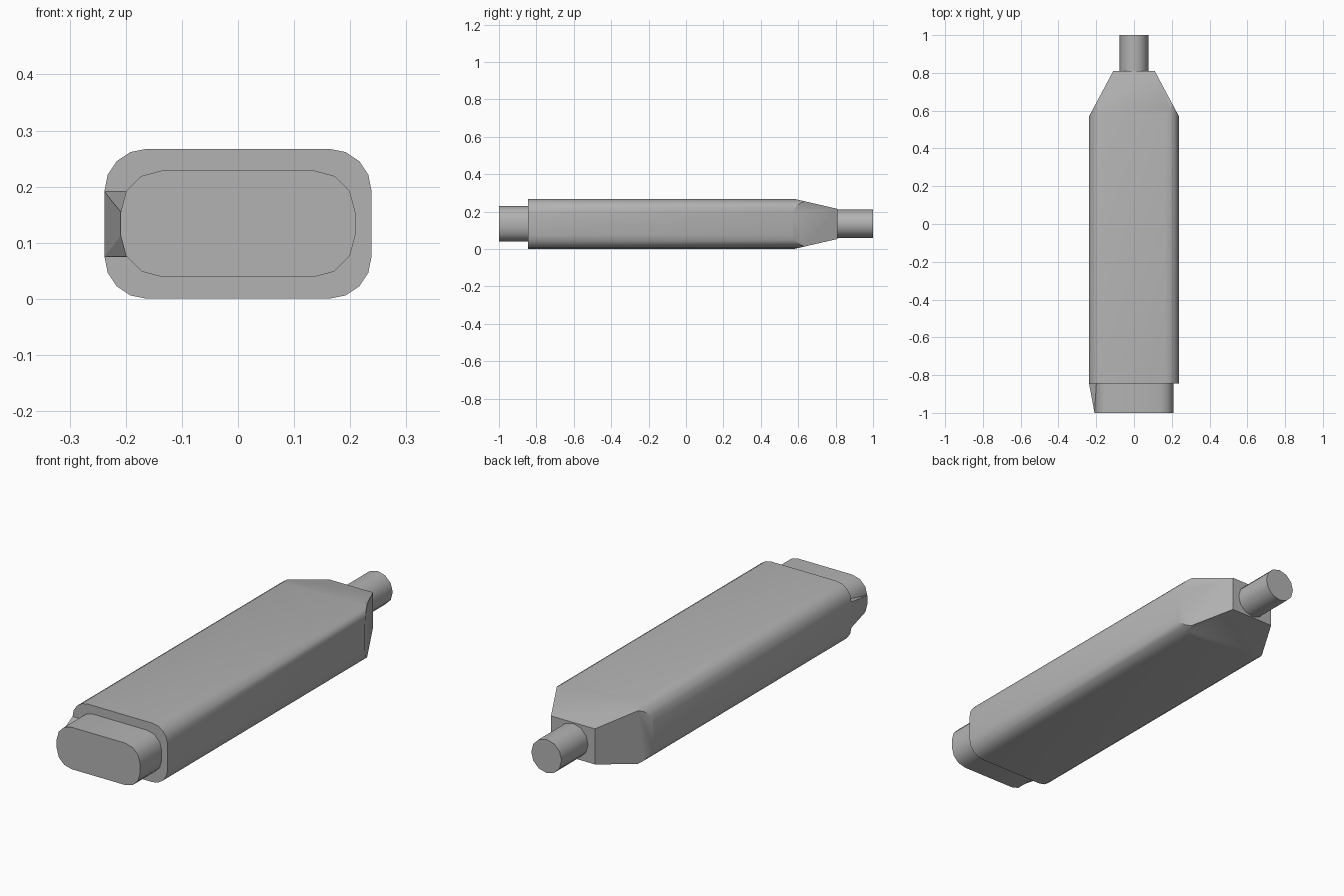
import bpy, bmesh, math
from mathutils import Vector

cube = bpy.data.objects.get("Cube")
if cube:
    bpy.data.objects.remove(cube, do_unlink=True)

MID = 0.134  # height of the long axis

grey = bpy.data.materials.new("plain grey")
grey.use_nodes = True
colour = (0.45, 0.45, 0.45, 1)
grey.diffuse_color = colour
grey.node_tree.nodes["Principled BSDF"].inputs["Base Color"].default_value = colour


def finish(bm, name, smooth=True):
    bmesh.ops.recalc_face_normals(bm, faces=bm.faces)
    mesh = bpy.data.meshes.new(name)
    bm.to_mesh(mesh)
    bm.free()
    mesh.materials.append(grey)
    ob = bpy.data.objects.new(name, mesh)
    bpy.context.collection.objects.link(ob)
    if smooth:
        bpy.ops.object.select_all(action="DESELECT")
        ob.select_set(True)
        bpy.context.view_layer.objects.active = ob
        bpy.ops.object.shade_smooth_by_angle(angle=math.radians(32))
    return ob


def rounded_outline(w, h, r, steps):
    """Corner arcs of a rounded rectangle, counter-clockwise."""
    points = []
    for i, (sx, sz) in enumerate([(1, 1), (-1, 1), (-1, -1), (1, -1)]):
        for k in range(steps + 1):
            a = math.pi / 2 * (i + k / steps)
            points.append((sx * (w - r) + r * math.cos(a),
                           sz * (h - r) + r * math.sin(a)))
    return points


def prism(outline, y0, y1):
    """Extrude an x-z outline along y."""
    bm = bmesh.new()
    base = bm.faces.new([bm.verts.new((x, y0, MID + z)) for x, z in outline])
    made = bmesh.ops.extrude_face_region(bm, geom=[base], use_keep_orig=True)
    moved = [v for v in made["geom"] if isinstance(v, bmesh.types.BMVert)]
    bmesh.ops.translate(bm, verts=moved, vec=(0, y1 - y0, 0))
    return bm


# Main body, with four sloping cuts at the back
bm = prism(rounded_outline(0.238, 0.1335, 0.075, 4), -0.845, 0.81)
cuts = []
for s in (1, -1):
    cuts.append((Vector((s * 0.238, 0.57, MID)), Vector((s * 0.24, 0.128, 0))))
    cuts.append((Vector((0, 0.58, MID + s * 0.1335)), Vector((0, 0.053, s * 0.23))))
for point, normal in cuts:
    res = bmesh.ops.bisect_plane(bm, geom=bm.verts[:] + bm.edges[:] + bm.faces[:],
                                 dist=1e-6, plane_co=point, plane_no=normal,
                                 clear_outer=True)
    rim = [e for e in bm.edges if e.is_boundary]
    bmesh.ops.holes_fill(bm, edges=rim, sides=0)
finish(bm, "body")

# Plug at the front
finish(prism(rounded_outline(0.209, 0.095, 0.074, 3), -1.0, -0.84), "front_plug")

# Round stub at the back
ring = [(0.076 * math.cos(math.tau * i / 12), 0.076 * math.sin(math.tau * i / 12))
        for i in range(12)]
stub = finish(prism(ring, 0.80, 1.0), "back_stub")

# Side wedge joining the plug to the body on the right
bm = bmesh.new()
for x, y, z in [(-0.238, -0.845, 0.075), (-0.238, -0.845, 0.191),
                (-0.198, -0.845, 0.075), (-0.198, -0.845, 0.191),
                (-0.199, -1.0, 0.076), (-0.209, -1.0, 0.113),
                (-0.209, -1.0, 0.155), (-0.19, -1.0, 0.12)]:
    bm.verts.new((x, y, z))
bmesh.ops.convex_hull(bm, input=bm.verts[:])
finish(bm, "side_wedge", smooth=False)
